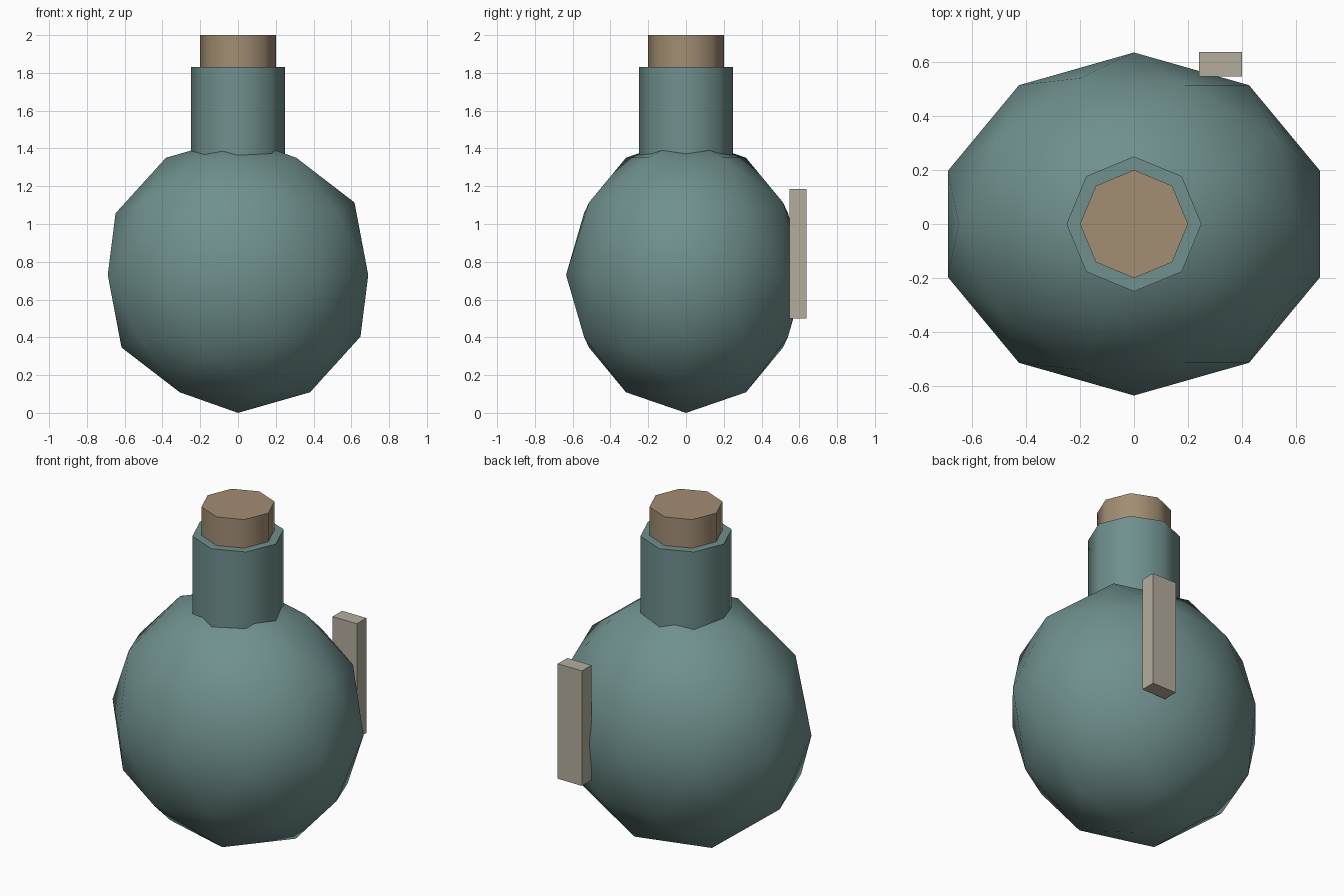
import bpy
from math import pi, radians

cube = bpy.data.objects.get("Cube")
if cube:
    bpy.data.objects.remove(cube, do_unlink=True)


def material(name, color):
    m = bpy.data.materials.new(name)
    m.use_nodes = True
    m.diffuse_color = (*color, 1)
    m.node_tree.nodes["Principled BSDF"].inputs["Base Color"].default_value = (*color, 1)
    return m


def finish(name, mat, scale=None, smooth=True):
    ob = bpy.context.object
    ob.name = ob.data.name = name
    ob.data.materials.append(mat)
    if scale:
        ob.scale = scale
    bpy.ops.object.transform_apply(location=False, rotation=True, scale=True)
    if smooth:
        bpy.ops.object.shade_smooth_by_angle(angle=radians(60))
    return ob


def octagon_post(name, mat, radius, bottom, top):
    bpy.ops.mesh.primitive_cylinder_add(
        vertices=8, radius=radius, depth=top - bottom, location=(0, 0, (top + bottom) / 2))
    return finish(name, mat)


glass = material("teal glass", (0.16, 0.28, 0.27))
cork = material("cork brown", (0.36, 0.27, 0.17))
paper = material("pale label", (0.46, 0.42, 0.34))

# Faceted round flask, slightly flattened front to back
bpy.ops.mesh.primitive_ico_sphere_add(subdivisions=2, radius=1, location=(0, 0, 0.73))
body = bpy.context.object
body.rotation_euler.z = pi
finish("flask_body", glass, (0.725, 0.635, 0.73))

# Neck and stopper
octagon_post("flask_neck", glass, 0.25, 1.25, 1.83)
octagon_post("stopper", cork, 0.2, 1.66, 2.0)

# Label block on the back
bpy.ops.mesh.primitive_cube_add(size=1, location=(0.32, 0.592, 0.843))
finish("back_label", paper, (0.16, 0.09, 0.685), smooth=False)
